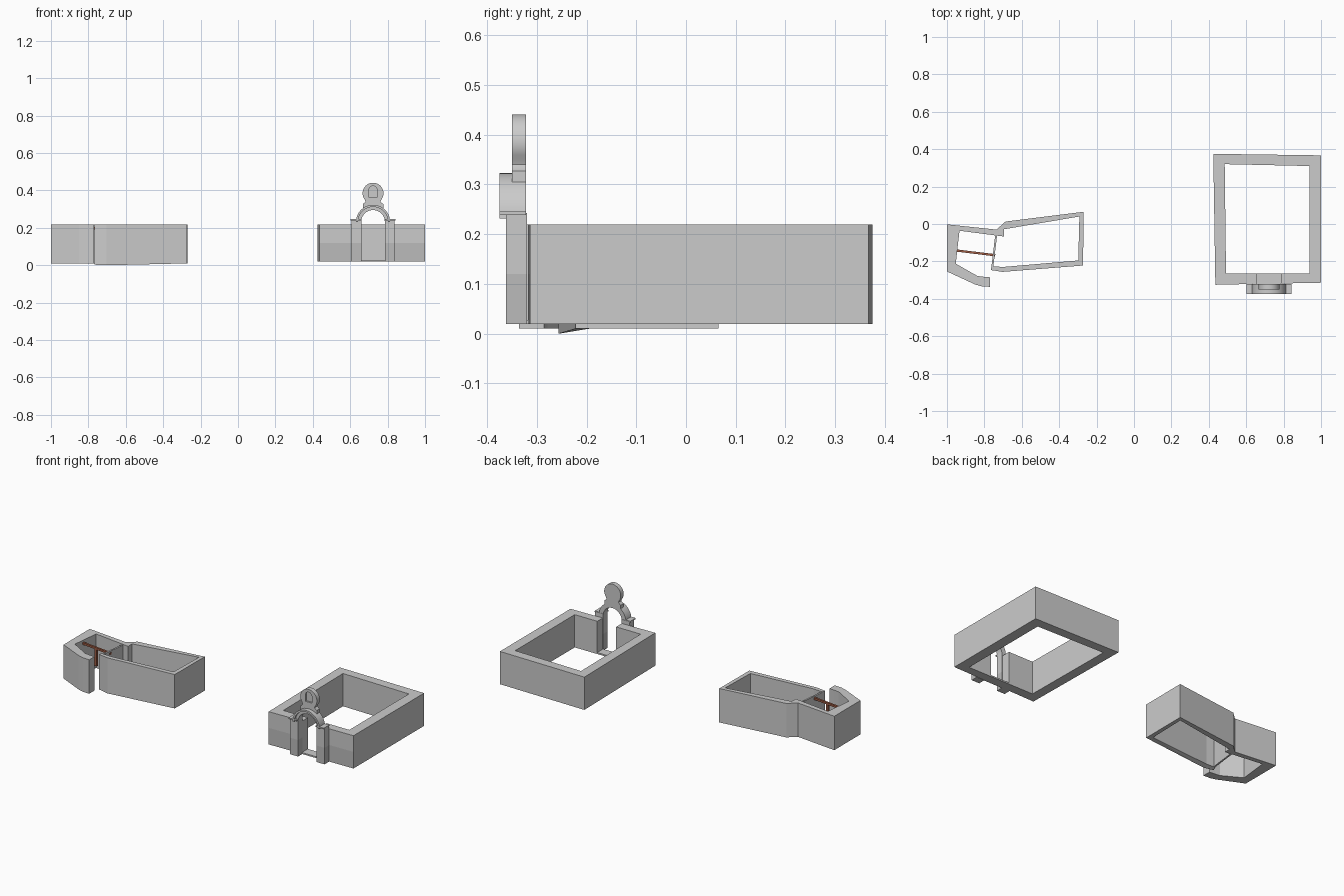
import bpy, bmesh, math
from mathutils import Vector

if "Cube" in bpy.data.objects:
    bpy.data.objects.remove(bpy.data.objects["Cube"])


def material(name, rgb):
    m = bpy.data.materials.new(name)
    m.diffuse_color = (*rgb, 1)
    m.use_nodes = True
    m.node_tree.nodes["Principled BSDF"].inputs["Base Color"].default_value = m.diffuse_color
    return m


PLAIN = material("stone", (0.8, 0.8, 0.8))
DARK = material("stone_base", (0.5, 0.5, 0.5))
RED = material("rust_red", (0.35, 0.11, 0.06))


def prism(name, pts, lo, hi, axis="z", band=None, drop=None):
    """Extrude a 2D outline: axis z takes (x, y), axis y takes (x, z)."""
    bm = bmesh.new()
    place = (lambda p, h: (p[0], p[1], h)) if axis == "z" else (lambda p, h: (p[0], h, p[1]))
    low = [bm.verts.new(place(p, lo)) for p in pts]
    high = [bm.verts.new(place(p, hi)) for p in pts]
    bm.faces.new(low)
    bm.faces.new(high)
    for i in range(len(pts)):
        j = (i + 1) % len(pts)
        bm.faces.new((low[i], low[j], high[j], high[i]))
    bm.normal_update()
    # split the big caps before moving any bottom corner
    bmesh.ops.triangulate(bm, faces=[f for f in bm.faces if len(f.verts) > 4])
    for i, z in (drop or {}).items():
        low[i].co.z = z
    bmesh.ops.recalc_face_normals(bm, faces=bm.faces)
    me = bpy.data.meshes.new(name)
    if band:
        me.materials.append(PLAIN)
        me.materials.append(DARK)
        bmesh.ops.bisect_plane(bm, geom=bm.verts[:] + bm.edges[:] + bm.faces[:],
                               plane_co=(0, 0, band), plane_no=(0, 0, 1))
        bm.normal_update()
        for f in bm.faces:
            c = f.calc_center_median()
            if c.z < band and c.y < -0.3 and abs(f.normal.z) < 0.5:
                f.material_index = 1
    bm.to_mesh(me)
    bm.free()
    ob = bpy.data.objects.new(name, me)
    bpy.context.collection.objects.link(ob)
    return ob


def beam(name, a, b, width, lo, hi, mat=None):
    """Thin upright slab between two plan points."""
    a, b = Vector(a), Vector(b)
    d = (b - a).normalized()
    n = Vector((-d.y, d.x)) * width / 2
    ob = prism(name, [a + n, b + n, b - n, a - n], lo, hi)
    if mat:
        ob.data.materials.append(mat)
    return ob


def rect(x0, x1, y0, y1):
    return [(x0, y0), (x1, y0), (x1, y1), (x0, y1)]


def arc(cx, cz, r, a0, a1, n):
    return [(cx + r * math.cos(math.radians(a0 + (a1 - a0) * i / n)),
             cz + r * math.sin(math.radians(a0 + (a1 - a0) * i / n))) for i in range(n + 1)]


def smooth(ob):
    bpy.ops.object.select_all(action="DESELECT")
    ob.select_set(True)
    bpy.context.view_layer.objects.active = ob
    bpy.ops.object.shade_smooth_by_angle(angle=math.radians(30))


# Courtyard wall, open at the gate
GX = 0.722
prism("courtyard_wall", [
    (0.657, -0.32), (0.435, -0.325), (0.424, 0.375), (1.0, 0.367), (1.0, -0.314), (0.785, -0.318),
    (0.785, -0.265), (0.937, -0.265), (0.937, 0.31), (0.485, 0.32), (0.492, -0.265), (0.657, -0.265),
], 0.019, 0.219, band=0.12)
prism("gate_threshold", rect(0.657, 0.785, -0.322, -0.265), 0.019, 0.028)

# Gate pillars with small caps
for side, s in (("left", -1), ("right", 1)):
    prism("gate_pillar_" + side, rect(*sorted((GX + s * 0.063, GX + s * 0.116)), -0.362, -0.32),
          0.019, 0.243, band=0.12)
    prism("gate_cap_" + side, rect(*sorted((GX + s * 0.063, GX + s * 0.12)), -0.375, -0.322),
          0.239, 0.246)

# Gate arch and its projecting outer moulding
for name, r_in, r_out, front in (("gate_arch", 0.063, 0.084, -0.362),
                                 ("arch_moulding", 0.08, 0.091, -0.375)):
    smooth(prism(name, arc(GX, 0.232, r_out, 0, 180, 20) + arc(GX, 0.232, r_in, 180, 0, 20),
                 front, -0.322, "y"))

# Crest above the arch, with a shallow round-headed niche
side = [(0.055, 0.305), (0.055, 0.327), (0.046, 0.333), (0.04, 0.34)]
crest = prism("gate_crest",
              [(GX + x, z) for x, z in side] + arc(GX, 0.385, 0.056, -38, 218, 24)
              + [(GX - x, z) for x, z in reversed(side)], -0.35, -0.322, "y")
cutter = prism("niche_cutter", [(GX - 0.022, 0.363), (GX + 0.022, 0.363)]
               + arc(GX, 0.402, 0.022, 0, 180, 10), -0.36, -0.34, "y")
cutter.hide_render = True
cut = crest.modifiers.new("niche", "BOOLEAN")
cut.operation = "DIFFERENCE"
cut.object = cutter
bpy.context.view_layer.objects.active = crest
bpy.ops.object.modifier_apply(modifier="niche")
bpy.data.objects.remove(cutter)
smooth(crest)

# Smaller building: long room and chamber, one continuous wall with an entry gap
prism("building_wall", [
    (-0.766, -0.246), (-0.703, -0.256), (-0.272, -0.222), (-0.27, 0.065), (-0.687, 0.013),
    (-0.735, -0.03), (-1.0, -0.002), (-1.0, -0.254), (-0.85, -0.323), (-0.815, -0.333),
    (-0.77, -0.336), (-0.77, -0.285), (-0.805, -0.282), (-0.837, -0.278), (-0.953, -0.212),
    (-0.933, -0.036), (-0.695, -0.067), (-0.695, -0.028), (-0.292, 0.04), (-0.298, -0.195),
    (-0.703, -0.23), (-0.762, -0.225),
], 0.01, 0.217, drop={0: 0.003, 1: 0.0})
beam("partition", (-0.737, -0.06), (-0.758, -0.235), 0.01, 0.012, 0.213)

# Red cross beam and its post
beam("cross_beam", (-0.948, -0.142), (-0.742, -0.167), 0.012, 0.192, 0.204, RED)
beam("beam_post", (-0.857, -0.153), (-0.843, -0.155), 0.012, 0.09, 0.195, RED)
